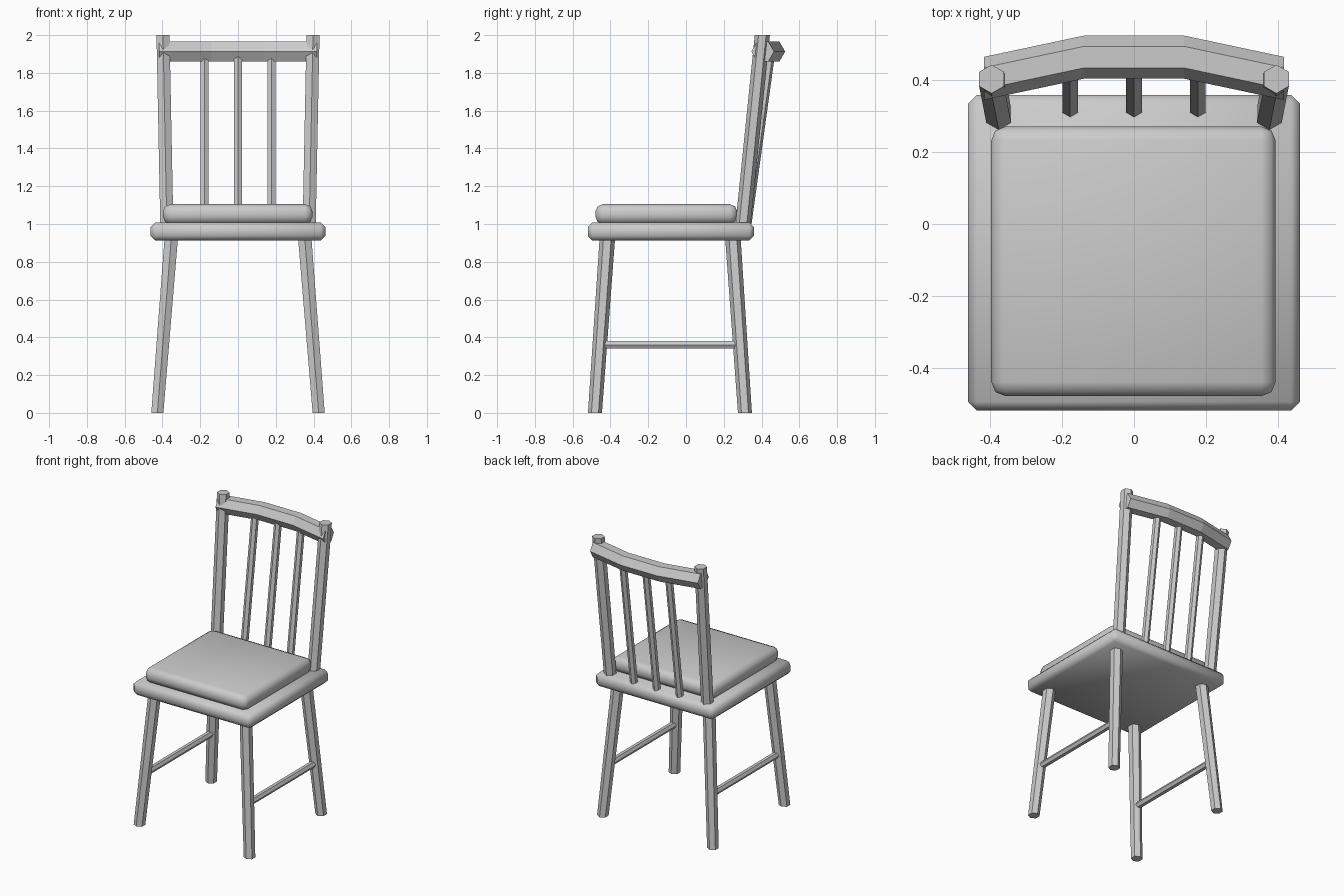
import bpy, bmesh
from math import cos, sin, pi
from mathutils import Vector

cube = bpy.data.objects.get("Cube")
if cube:
    bpy.data.objects.remove(cube, do_unlink=True)

grey = bpy.data.materials.new("plain_grey")
grey.use_nodes = True
grey.diffuse_color = (0.6, 0.6, 0.6, 1)
grey.node_tree.nodes["Principled BSDF"].inputs["Base Color"].default_value = (0.6, 0.6, 0.6, 1)


def add_object(name, bm, smooth=False):
    bmesh.ops.recalc_face_normals(bm, faces=bm.faces)
    for f in bm.faces:
        f.smooth = smooth
    mesh = bpy.data.meshes.new(name)
    bm.to_mesh(mesh)
    bm.free()
    mesh.materials.append(grey)
    obj = bpy.data.objects.new(name, mesh)
    bpy.context.collection.objects.link(obj)
    return obj


def hex_rod(name, path, radii, u, v):
    """Six-sided bar along a path; u and v span its cross-section."""
    bm = bmesh.new()
    u, v = Vector(u), Vector(v)
    rings = []
    for p, r in zip(path, radii):
        ring = [bm.verts.new(Vector(p) + r * (cos(i * pi / 3) * u + sin(i * pi / 3) * v))
                for i in range(6)]
        rings.append(ring)
    for a, b in zip(rings, rings[1:]):
        for i in range(6):
            j = (i + 1) % 6
            bm.faces.new((a[i], a[j], b[j], b[i]))
    bm.faces.new(rings[0])
    bm.faces.new(rings[-1])
    return add_object(name, bm)


def soft_slab(name, low, high, bevel, segments):
    bm = bmesh.new()
    bmesh.ops.create_cube(bm, size=1)
    low, high = Vector(low), Vector(high)
    bmesh.ops.scale(bm, vec=high - low, verts=bm.verts)
    bmesh.ops.translate(bm, vec=(low + high) / 2, verts=bm.verts)
    bmesh.ops.bevel(bm, geom=bm.edges[:], offset=bevel, segments=segments,
                    profile=0.5, affect='EDGES')
    return add_object(name, bm, smooth=True)


X, Y, Z = (1, 0, 0), (0, 1, 0), (0, 0, 1)

# Seat board and cushion
soft_slab("seat", (-0.463, -0.52, 0.912), (0.463, 0.36, 1.008), 0.025, 1)
soft_slab("cushion", (-0.398, -0.48, 1.0), (0.395, 0.272, 1.105), 0.04, 2)

# Legs, side stretchers and back posts, mirrored left and right
for side, s in (("left", 1), ("right", -1)):
    hex_rod(f"front_leg_{side}", [(s * 0.427, -0.482, 0), (s * 0.353, -0.416, 0.93)],
            (0.037, 0.041), Y, X)
    hex_rod(f"back_leg_{side}", [(s * 0.427, 0.312, 0), (s * 0.353, 0.248, 0.93)],
            (0.037, 0.041), Y, X)
    hex_rod(f"stretcher_{side}", [(s * 0.398, -0.44, 0.36), (s * 0.398, 0.27, 0.36)],
            (0.023, 0.023), X, Z)
    hex_rod(f"back_post_{side}", [(s * 0.377, 0.302, 1.0), (s * 0.397, 0.404, 2.0)],
            (0.04, 0.04), Y, X)

# Back spindles
for name, x in (("right", -0.178), ("middle", 0), ("left", 0.178)):
    hex_rod(f"spindle_{name}", [(x, 0.322, 1.0), (x, 0.445, 1.89)],
            (0.025, 0.025), Y, X)

# Curved top rail
rail = [(-0.418, 0.406, 1.913), (-0.14, 0.465, 1.913),
        (0.14, 0.465, 1.913), (0.418, 0.406, 1.913)]
hex_rod("top_rail", rail, [0.06] * 4, Y, Z)
